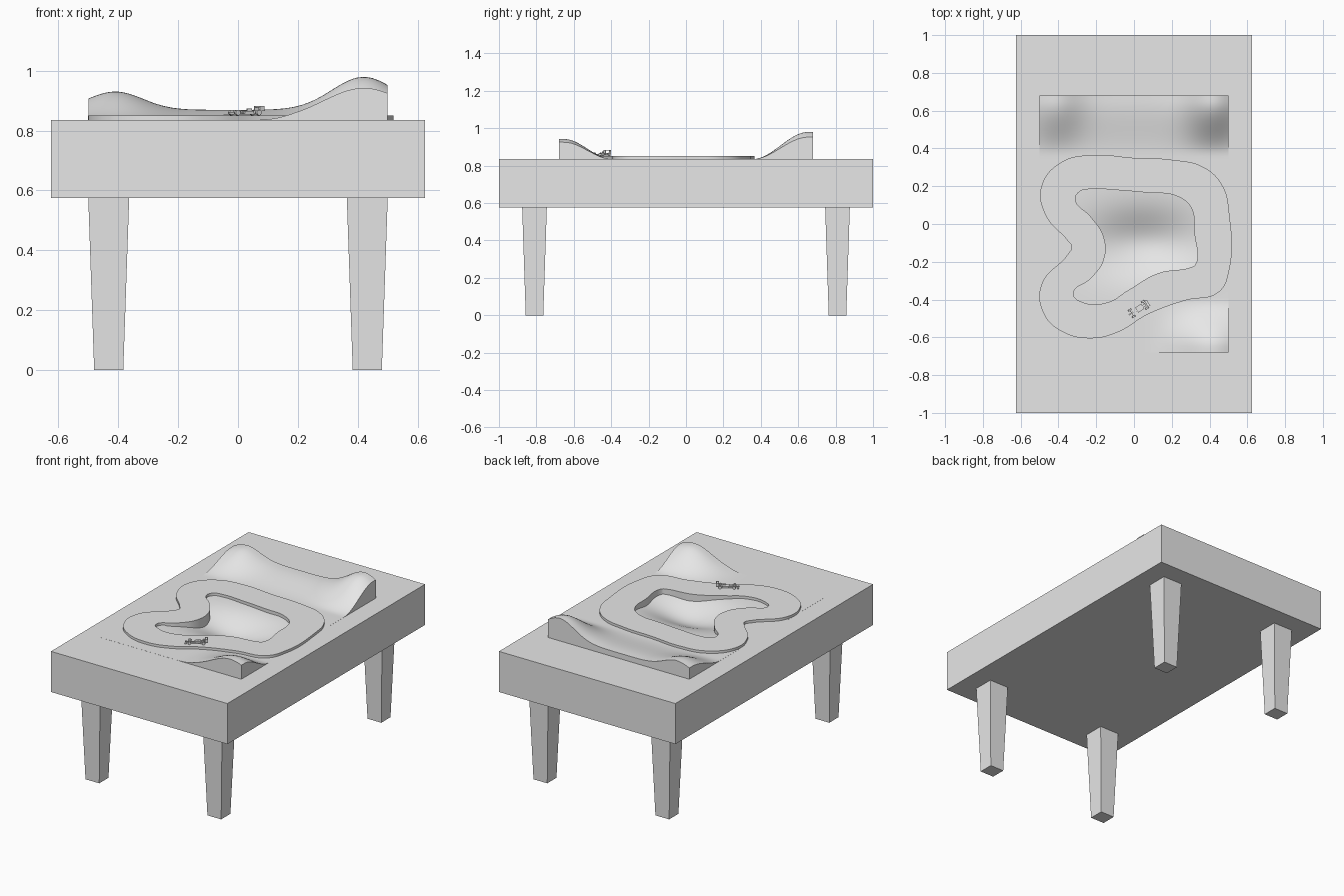
import bpy, bmesh, math
from mathutils import Matrix, Vector

cube = bpy.data.objects.get("Cube")
if cube:
    bpy.data.objects.remove(cube)

grey = bpy.data.materials.new("plain_grey")
grey.use_nodes = True
grey.diffuse_color = (0.8, 0.8, 0.8, 1)
grey.node_tree.nodes["Principled BSDF"].inputs["Base Color"].default_value = (0.8, 0.8, 0.8, 1)

TOP = 0.835


def add_object(name, mesh):
    mesh.name = name
    obj = bpy.data.objects.new(name, mesh)
    bpy.context.scene.collection.objects.link(obj)
    mesh.materials.clear()
    mesh.materials.append(grey)
    return obj


def from_bmesh(name, bm):
    mesh = bpy.data.meshes.new(name)
    bmesh.ops.recalc_face_normals(bm, faces=bm.faces)
    bm.to_mesh(mesh)
    bm.free()
    return add_object(name, mesh)


def box(name, centre, size, taper=1.0, place=Matrix()):
    """Box whose lower end is scaled by taper."""
    bm = bmesh.new()
    bmesh.ops.create_cube(bm, size=1)
    for v in bm.verts:
        k = taper if v.co.z < 0 else 1
        v.co = place @ (Vector(centre) + Vector((v.co.x * size[0] * k, v.co.y * size[1] * k, v.co.z * size[2])))
    return from_bmesh(name, bm)


def loop_solid(name, loops, low, high):
    """Solid between two heights bounded by smooth closed loops."""
    curve = bpy.data.curves.new(name, "CURVE")
    curve.dimensions = "2D"
    curve.fill_mode = "BOTH"
    curve.resolution_u = 8
    curve.extrude = (high - low) / 2
    for points in loops:
        spline = curve.splines.new("BEZIER")
        spline.bezier_points.add(len(points) - 1)
        spline.use_cyclic_u = True
        for bp, (x, y) in zip(spline.bezier_points, points):
            bp.co = (x / 100, y / 100, 0)
            bp.handle_left_type = bp.handle_right_type = "AUTO"
    temp = bpy.data.objects.new(name + "_curve", curve)
    bpy.context.scene.collection.objects.link(temp)
    bpy.context.view_layer.update()
    mesh = bpy.data.meshes.new_from_object(temp.evaluated_get(bpy.context.evaluated_depsgraph_get()))
    bpy.data.objects.remove(temp)
    bm = bmesh.new()
    bm.from_mesh(mesh)
    bmesh.ops.remove_doubles(bm, verts=bm.verts, dist=0.0001)
    bmesh.ops.translate(bm, verts=bm.verts, vec=(0, 0, (low + high) / 2))
    return from_bmesh(name, bm)


# Circuit outline, in hundredths
outer = [(-22, 36.5), (0, 35), (20, 34), (37, 30), (47, 20), (50.5, 5), (50.5, -24), (45, -36),
         (27, -40.5), (7, -48), (-8, -57), (-22, -60.5), (-38, -57), (-48, -47), (-49, -32),
         (-35, -16), (-33, -12), (-35, -9), (-47, 5), (-49, 20), (-38, 33)]
inner = [(-23, 18.5), (-10, 18), (8, 16.5), (22, 15), (30, 9), (32, -5), (32.5, -21.5), (30, -23),
         (13, -26), (-3, -35), (-14, -41.5), (-27, -41.5), (-32, -37), (-23, -29), (-16, -19),
         (-16, -7), (-23, 4), (-31, 13), (-29, 17)]
loop_solid("race_track", [outer, inner], TOP - 0.06, TOP + 0.016)

# Table with a recess under the infield
table = box("table_top", (0, 0, 0.705), (1.25, 2, 0.26))
hole = [(10 + (x - 10) * 1.12, -10 + (y + 10) * 1.12) for x, y in inner]
cutter = loop_solid("recess_cutter", [hole], 0.70, 0.9)
cutter.hide_render = cutter.hide_viewport = True
cutter.display_type = "WIRE"
cut = table.modifiers.new("recess", "BOOLEAN")
cut.operation = "DIFFERENCE"
cut.solver = "EXACT"
cut.object = cutter

for side, sx in (("left", 1), ("right", -1)):
    for end, sy in (("front", -1), ("back", 1)):
        box(f"{end}_{side}_leg", (sx * 0.432, sy * 0.81, 0.29), (0.137, 0.132, 0.58), 0.71)


# Landscape: hills at both ends and a hollow in the infield
def smooth(a, b, t):
    t = min(max((t - a) / (b - a), 0), 1)
    return t * t * (3 - 2 * t)


def bump(t, centre, width):
    return math.exp(-((t - centre) / width) ** 2)


def height(x, y):
    back = 0.034 + 0.061 * bump(x, -0.41, 0.13) + 0.11 * bump(x, 0.42, 0.15)
    front = 0.107 * bump(x, 0.42, 0.19) * smooth(0.02, 0.2, x)
    hollow = 0.085 * bump(x, 0.05, 0.28) * bump(y, -0.1, 0.16)
    return (TOP + 0.0005 + back * smooth(0.36, 0.65, y)
            + front * smooth(0.40, 0.65, -y) - hollow)


bm = bmesh.new()
bmesh.ops.create_grid(bm, x_segments=60, y_segments=80, size=1)
for v in bm.verts:
    v.co.x *= 0.5
    v.co.y *= 0.68
    v.co.z = height(v.co.x, v.co.y)
rim = [e for e in bm.edges if e.is_boundary]
skirt = bmesh.ops.extrude_edge_only(bm, edges=rim)["geom"]
for v in skirt:
    if isinstance(v, bmesh.types.BMVert):
        v.co.z = TOP - 0.005
land = from_bmesh("landscape", bm)
bpy.ops.object.select_all(action="DESELECT")
land.select_set(True)
bpy.context.view_layer.objects.active = land
bpy.ops.object.shade_smooth_by_angle(angle=math.radians(40))

# Open-wheel racing car, nose along local +x
place = Matrix.Translation((0.02, -0.452, TOP + 0.016)) @ Matrix.Rotation(math.radians(212), 4, "Z")
for name, centre, size in (
        ("car_floor", (-0.005, 0, 0.005), (0.07, 0.03, 0.003)),
        ("car_body", (-0.02, 0, 0.011), (0.06, 0.012, 0.011)),
        ("car_nose", (0.033, 0, 0.008), (0.055, 0.007, 0.006)),
        ("car_air_intake", (-0.02, 0, 0.019), (0.018, 0.006, 0.009)),
        ("car_front_wing", (0.06, 0, 0.004), (0.012, 0.044, 0.002)),
        ("car_rear_wing", (-0.06, 0, 0.029), (0.014, 0.034, 0.004)),
        ("car_front_axle", (0.038, 0, 0.009), (0.003, 0.04, 0.002)),
        ("car_rear_axle", (-0.045, 0, 0.009), (0.003, 0.04, 0.002))):
    box(name, centre, size, 1.0, place)
for side, s in (("left", 1), ("right", -1)):
    box(f"car_{side}_pod", (-0.012, s * 0.011, 0.01), (0.036, 0.01, 0.009), 1.0, place)
    box(f"car_{side}_wing_plate", (-0.06, s * 0.017, 0.023), (0.018, 0.002, 0.018), 1.0, place)
    for end, x in (("front", 0.038), ("rear", -0.045)):
        bm = bmesh.new()
        spin = place @ Matrix.Translation((x, s * 0.02, 0.009)) @ Matrix.Rotation(math.pi / 2, 4, "X")
        bmesh.ops.create_cone(bm, cap_ends=True, segments=16, radius1=0.009, radius2=0.009,
                              depth=0.01, matrix=spin)
        from_bmesh(f"car_{end}_{side}_wheel", bm)
